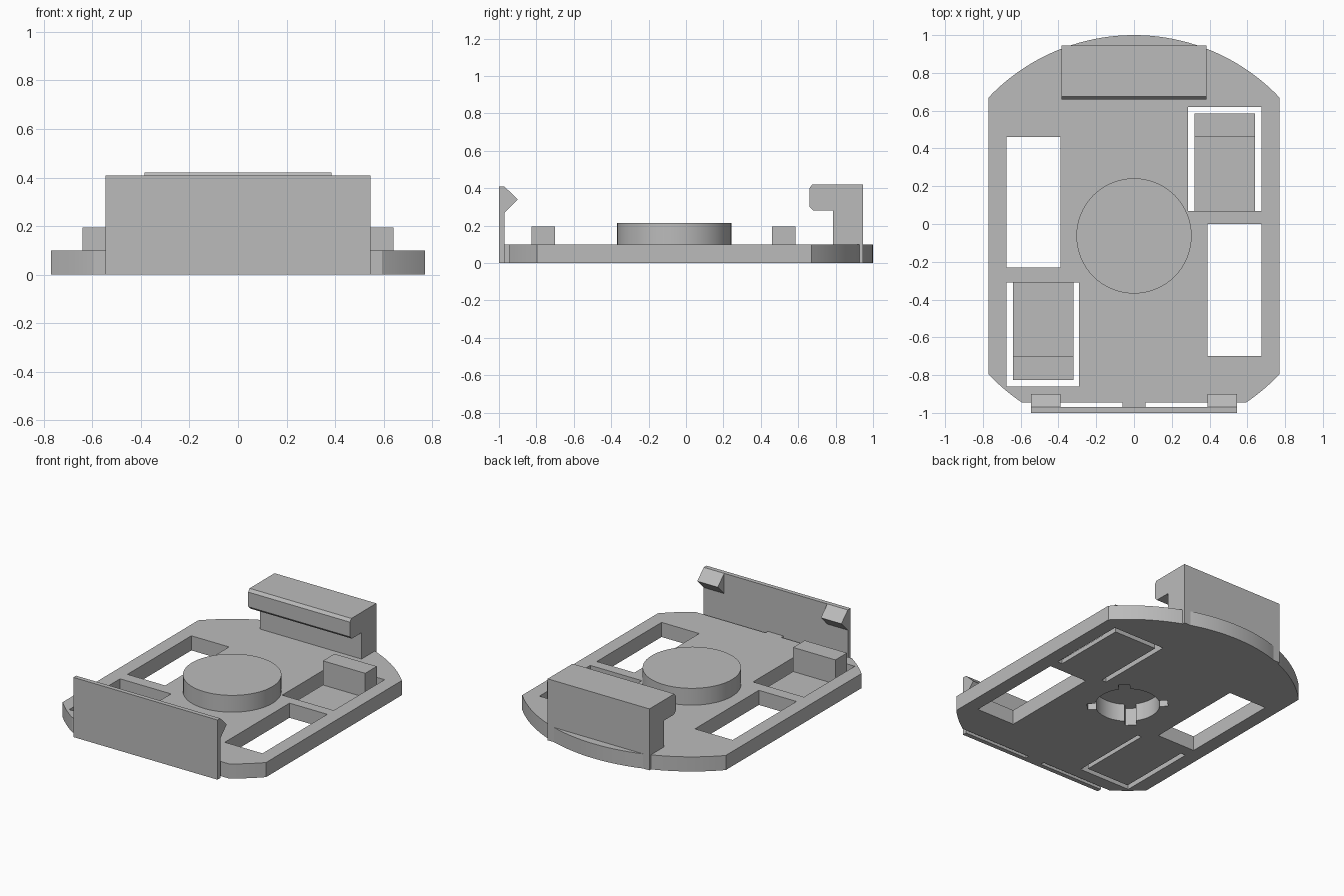
import bpy, bmesh, math
from mathutils import Vector

cube = bpy.data.objects.get("Cube")
if cube:
    bpy.data.objects.remove(cube, do_unlink=True)

grey = bpy.data.materials.new("plain grey plastic")
grey.use_nodes = True
COLOUR = (0.5, 0.5, 0.5, 1)
grey.diffuse_color = COLOUR
grey.node_tree.nodes["Principled BSDF"].inputs["Base Color"].default_value = COLOUR


def prism(name, points, offset):
    """Extrude a closed 3D outline along an offset vector."""
    bm = bmesh.new()
    face = bm.faces.new([bm.verts.new(p) for p in points])
    side = bmesh.ops.extrude_face_region(bm, geom=[face])["geom"]
    moved = [v for v in side if isinstance(v, bmesh.types.BMVert)]
    bmesh.ops.translate(bm, verts=moved, vec=Vector(offset))
    bmesh.ops.recalc_face_normals(bm, faces=bm.faces)
    mesh = bpy.data.meshes.new(name)
    bm.to_mesh(mesh)
    bm.free()
    mesh.materials.append(grey)
    obj = bpy.data.objects.new(name, mesh)
    bpy.context.collection.objects.link(obj)
    return obj


def flat(name, outline, z0, z1):
    return prism(name, [(x, y, z0) for x, y in outline], (0, 0, z1 - z0))


def box(name, x0, x1, y0, y1, z0, z1):
    return flat(name, [(x0, y0), (x1, y0), (x1, y1), (x0, y1)], z0, z1)


def across(name, profile, x0, x1):
    """Run a (y, z) profile along x."""
    return prism(name, [(x0, y, z) for y, z in profile], (x1 - x0, 0, 0))


def arc(radius, start, end, steps):
    for i in range(steps + 1):
        a = start + (end - start) * i / steps
        yield radius * math.cos(a), CENTRE + radius * math.sin(a)


def circle(radius, steps=64):
    return list(arc(radius, 0, math.tau, steps))[:-1]


def activate(obj):
    bpy.ops.object.select_all(action="DESELECT")
    obj.select_set(True)
    bpy.context.view_layer.objects.active = obj


def cut(target, cutter):
    mod = target.modifiers.new("cut", "BOOLEAN")
    mod.operation, mod.solver, mod.object = "DIFFERENCE", "EXACT", cutter
    activate(target)
    bpy.ops.object.modifier_apply(modifier=mod.name)


def smooth(obj):
    activate(obj)
    bpy.ops.object.shade_smooth_by_angle(angle=math.radians(30))


CENTRE, RADIUS, HALF, THICK = -0.063, 1.063, 0.77, 0.1
FRONT = -0.945

# Base plate: a disc trimmed by straight sides and a straight front
corner = math.acos(HALF / RADIUS)
front_angle = math.asin((FRONT - CENTRE) / RADIUS)
outline = list(arc(RADIUS, corner, math.pi - corner, 40))
outline += arc(RADIUS, math.pi + corner, math.pi - front_angle, 8)
outline += arc(RADIUS, front_angle, -corner, 8)
plate = flat("base_plate", outline, 0, THICK)

# Raised round boss
boss = flat("round_boss", circle(0.305), THICK, 0.215)

# Rectangular windows and the slots around the spring tabs
cutters = [box("window_cutter", x0, x1, y0, y1, -0.1, 0.3) for x0, x1, y0, y1 in (
    (-0.675, -0.39, -0.23, 0.46), (0.39, 0.675, -0.7, 0),
    (0.285, 0.675, 0.07, 0.62), (-0.675, -0.29, -0.86, -0.31))]
for c in cutters:
    cut(plate, c)

# Blind socket under the boss with four notches
socket = flat("socket_cutter", circle(0.2), -0.1, 0.12)
cutters.append(socket)
cut(plate, socket)
cut(boss, socket)
for k in range(4):
    a = math.radians(45 + 90 * k)
    u, v = Vector((math.cos(a), math.sin(a))), Vector((-math.sin(a), math.cos(a)))
    mid = Vector((0, CENTRE))
    pts = [mid + u * r + v * s for r, s in
           ((0.15, -0.035), (0.25, -0.035), (0.25, 0.035), (0.15, 0.035))]
    notch = flat("notch_cutter", pts, -0.1, 0.12)
    cutters.append(notch)
    cut(plate, notch)
    cut(boss, notch)

for c in cutters:
    bpy.data.objects.remove(c, do_unlink=True)
smooth(plate)
smooth(boss)

# Spring tabs: thin tongue with a block on its free end
for side, x0, hinge in (("left", 0.32, 0.07), ("right", -0.64, -0.31)):
    tip = hinge + 0.515
    if side == "right":
        box("right_spring_tongue", x0, x0 + 0.32, -0.825, hinge, 0, 0.03)
        box("right_spring_block", x0, x0 + 0.32, -0.825, -0.7, 0.03, 0.195)
    else:
        box("left_spring_tongue", x0, x0 + 0.32, hinge, tip, 0, 0.03)
        box("left_spring_block", x0, x0 + 0.32, tip - 0.125, tip, 0.03, 0.195)

# Front wall, its connecting bridge and two snap hooks
box("front_wall", -0.545, 0.545, -1, -0.97, 0, 0.408)
box("front_bridge", -0.06, 0.06, -0.97, FRONT, 0, THICK)
for side, x0 in (("left", 0.39), ("right", -0.545)):
    across(side + "_snap_hook", [(-0.97, 0.408), (-0.9, 0.34), (-0.97, 0.27)],
           x0, x0 + 0.155)

# Rear hooked post with a chamfered lip
across("rear_hook", [(0.945, 0), (0.945, 0.42), (0.675, 0.42), (0.66, 0.4),
                     (0.66, 0.3), (0.68, 0.28), (0.785, 0.28), (0.785, 0)],
       -0.385, 0.385)
